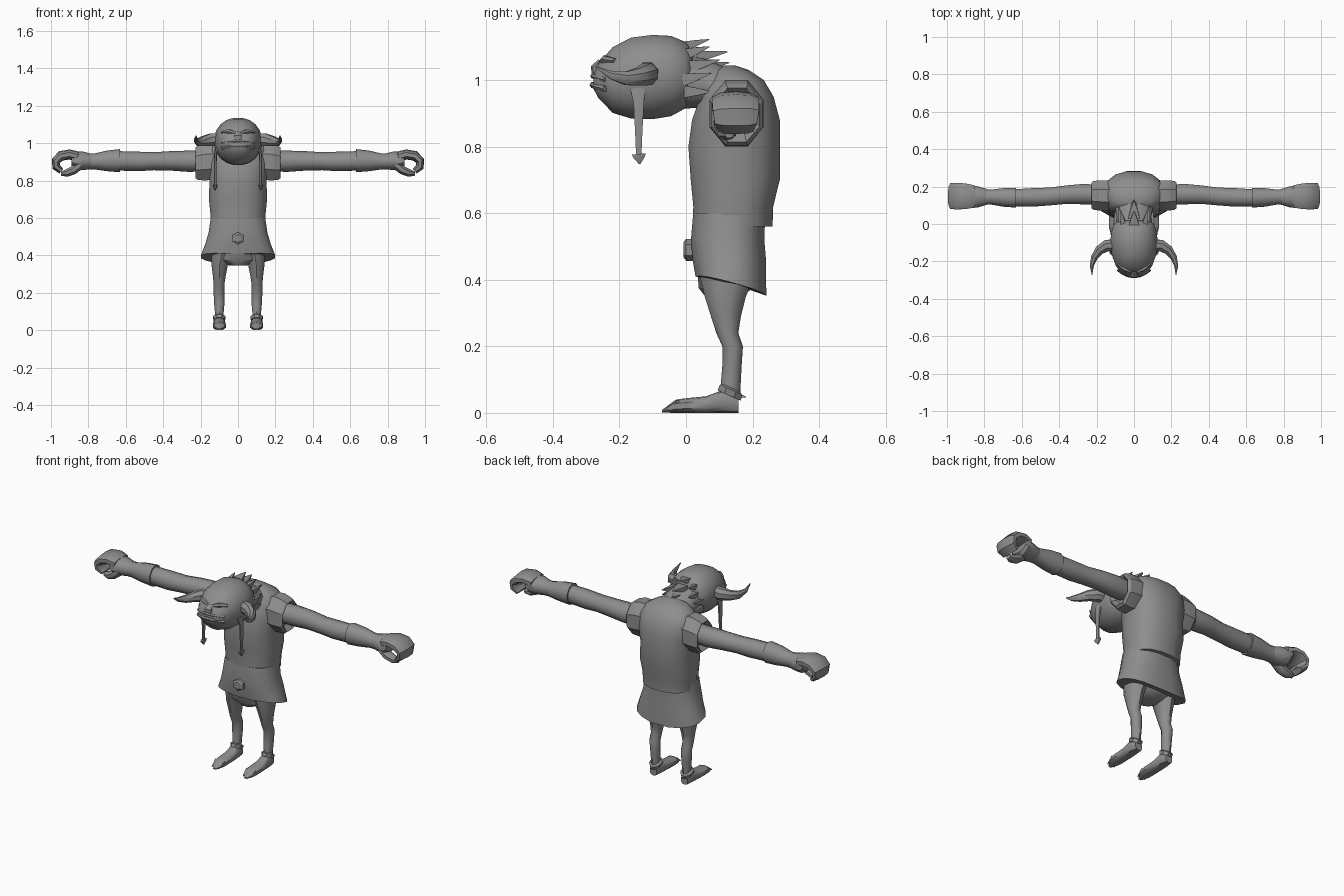
import bpy, bmesh, math
from mathutils import Vector

grey = bpy.data.materials.new("grey")
grey.diffuse_color = (0.27, 0.27, 0.27, 1)


def loft(name, rings, side=(1, 0, 0), normal=None, n=12, mirror=False,
         power=1.0, caps=True, bend=None, angle=40):
    """Skin rings (x, y, z, half width along side, half height) into a part."""
    bm = bmesh.new()
    centres = [Vector(r[:3]) for r in rings]
    loops = []
    for i, r in enumerate(rings):
        t = Vector(normal) if normal else centres[min(i + 1, len(rings) - 1)] - centres[max(i - 1, 0)]
        t.normalize()
        u = Vector(side)
        u = (u - t * u.dot(t)).normalized()
        v = t.cross(u)
        loop = []
        for k in range(n):
            a = 2 * math.pi * (k + 0.5) / n
            c, s = math.cos(a), math.sin(a)
            c = math.copysign(abs(c) ** power, c)
            s = math.copysign(abs(s) ** power, s)
            p = centres[i] + u * c * r[3] + v * s * r[4]
            loop.append(bm.verts.new(bend(p, i) if bend else p))
        loops.append(loop)
    for a, b in zip(loops, loops[1:]):
        for k in range(n):
            bm.faces.new((a[k], a[(k + 1) % n], b[(k + 1) % n], b[k]))
    if caps:
        bm.faces.new(loops[0][::-1])
        bm.faces.new(loops[-1])
    bmesh.ops.recalc_face_normals(bm, faces=bm.faces)
    me = bpy.data.meshes.new(name)
    bm.to_mesh(me)
    bm.free()
    me.materials.append(grey)
    ob = bpy.data.objects.new(name, me)
    bpy.context.collection.objects.link(ob)
    if mirror:
        ob.modifiers.new("mirror", 'MIRROR').use_axis[0] = True
    bpy.ops.object.select_all(action='DESELECT')
    ob.select_set(True)
    bpy.context.view_layer.objects.active = ob
    bpy.ops.object.shade_smooth_by_angle(angle=math.radians(angle))
    return ob


def spike(name, base, tip, w, h, side=(1, 0, 0), mirror=False):
    mid = Vector(base).lerp(Vector(tip), 0.5)
    loft(name, [(*base, w, h), (*mid, w * 0.6, h * 0.6), (*tip, 0.002, 0.002)],
         side, n=4, mirror=mirror, angle=20)


X, Y, Z = (1, 0, 0), (0, 1, 0), (0, 0, 1)

# Tunic body, hunched at the top
loft("tunic", [(0, .14, .56, .148, .122), (0, .142, .62, .15, .122), (0, .148, .70, .158, .136),
               (0, .145, .80, .155, .14), (0, .15, .88, .165, .134), (0, .153, .95, .17, .112),
               (0, .150, 1.0, .14, .085), (0, .135, 1.03, .09, .055), (0, .13, 1.043, .03, .02)],
     X, Z, 16, power=.85)

# Flared skirt with a hem lower at the back
loft("skirt", [(0, .135, .375, .202, .108), (0, .13, .46, .178, .112),
               (0, .125, .52, .160, .112), (0, .13, .60, .148, .110)],
     X, Z, 16, power=.8, angle=50,
     bend=lambda p, i: p + Vector((0, 0, (.14 - p.y) * .27 + .08 * abs(p.x) if i == 0 else 0)))
loft("hips", [(0, .11, .345, .05, .05), (0, .12, .375, .12, .085), (0, .13, .45, .15, .1)],
     X, Z, 12)

# Belt knob
loft("belt_knob", [(0, -.008, .49, .02, .022), (0, .0, .49, .036, .033), (0, .04, .49, .036, .033)],
     X, Y, 6, angle=20)

# Neck and head
loft("neck", [(0, -.03, 1.0, .1, .09), (0, .06, .99, .1, .075), (0, .14, .96, .11, .07)], X, Y, 12)
loft("head", [(0, -.278, .995, .045, .022), (0, -.263, .998, .072, .053), (0, -.22, 1.0, .1, .1),
              (0, -.165, 1.006, .12, .123), (0, -.1, 1.009, .129, .128), (0, -.045, 1.012, .123, .122),
              (0, .0, 1.015, .108, .1), (0, .02, 1.012, .08, .075)], X, Y, 20, power=.95)

# Face: lips, nose, brows, eyelids
for nm, z, r in (("upper_lip", 1.012, .008), ("lower_lip", .985, .010)):
    loft(nm, [(x, -.28 + 5.2 * x * x, z - 1.5 * x * x, r, r)
              for x in (-.085, -.06, -.03, 0, .03, .06, .085)], Z, n=6)
loft("nose", [(0, -.255, 1.055, .012, .012), (0, -.274, 1.035, .024, .014), (0, -.275, 1.02, .02, .010)],
     X, n=8)
loft("brow", [(.015, -.254, 1.052, .010, .010), (.05, -.243, 1.062, .013, .012),
              (.085, -.213, 1.058, .008, .010)], Z, n=6, mirror=True)
loft("eyelid", [(.025, -.256, 1.032, .005, .006), (.055, -.242, 1.034, .011, .010),
                (.08, -.222, 1.032, .005, .006)], Z, n=6, mirror=True)

# Curled horns
loft("horn", [(.105, -.115, 1.02, .036, .034), (.145, -.115, 1.018, .036, .034),
              (.185, -.14, 1.01, .029, .027), (.213, -.18, 1.005, .022, .019),
              (.226, -.225, 1.015, .013, .011), (.224, -.272, 1.040, .002, .002)], Z, n=8, mirror=True)

# Hanging braids with beads
loft("braid", [(.115, -.145, .975, .026, .008), (.121, -.142, .93, .018, .008),
               (.122, -.142, .85, .013, .007), (.122, -.142, .77, .009, .006)], Y, n=6, mirror=True)
loft("bead", [(.122, -.142, .778, .024, .012), (.122, -.141, .768, .02, .012),
              (.122, -.139, .748, .003, .003)], Y, n=6, mirror=True)

# Mane spikes down the back of the neck
for base, tip, w, h in (((0, -.01, 1.10), (0, .07, 1.122), .04, .022),
                        ((0, .03, 1.07), (0, .125, 1.085), .045, .025),
                        ((0, .05, 1.04), (0, .13, 1.052), .05, .02)):
    spike("mane_spike", base, tip, w, h)
for base, tip in (((.055, -.01, 1.075), (.07, .07, 1.10)), ((.07, .01, 1.04), (.085, .10, 1.06)),
                  ((.095, -.01, 1.0), (.10, .075, 1.02)), ((.095, -.005, .965), (.10, .075, .965))):
    spike("side_mane_spike", base, tip, .022, .026, mirror=True)

# Short sleeves
loft("sleeve", [(.10, .15, .905, .085, .10), (.17, .152, .90, .088, .108), (.215, .153, .895, .084, .100),
                (.228, .153, .895, .074, .088), (.20, .153, .895, .06, .06)],
     Y, X, 8, True, angle=30)

# Arms and forearm wraps
loft("arm", [(.17, .155, .905, .052, .055), (.26, .16, .903, .058, .057), (.36, .157, .905, .052, .052),
             (.45, .147, .903, .050, .048), (.53, .143, .902, .052, .052), (.64, .14, .905, .048, .052)],
     Y, X, 10, True)
loft("forearm_wrap", [(.63, .14, .906, .055, .062), (.70, .142, .905, .052, .055),
                      (.765, .144, .902, .042, .043), (.80, .145, .902, .044, .043)],
     Y, X, 10, True)

# Curled hands with thumbs
loft("palm", [(.78, .145, .902, .042, .040), (.83, .145, .905, .058, .050), (.875, .147, .906, .066, .048),
              (.89, .147, .91, .06, .035)], Y, X, 10, True)
loft("fingers", [(.855, .147, .928, .062, .027), (.90, .148, .939, .071, .027), (.945, .149, .932, .074, .027),
                 (.974, .15, .905, .072, .024), (.972, .15, .873, .066, .022),
                 (.945, .15, .85, .055, .016)], Y, n=10, mirror=True, power=.8)
loft("thumb", [(.845, .125, .885, .036, .028), (.88, .12, .855, .032, .025), (.915, .125, .84, .028, .022),
               (.945, .13, .837, .014, .012)], Y, n=8, mirror=True)

# Legs
loft("leg", [(.085, .125, .42, .06, .085), (.098, .118, .35, .046, .062), (.10, .12, .29, .036, .045),
             (.102, .124, .24, .030, .033), (.102, .140, .20, .030, .031), (.10, .138, .14, .029, .029),
             (.10, .134, .08, .023, .030), (.10, .13, .05, .023, .033)], X, Z, 10, True)

# Ankle cuffs with a pointed back
loft("ankle_cuff", [(.10, .13, .05, .031, .038), (.10, .135, .07, .036, .036), (.10, .135, .076, .026, .028)],
     X, Z, 8, True, angle=25, bend=lambda p, i: p + Vector((0, 0, (.135 - p.y) * .45)))
spike("heel_spur", (.10, .15, .055), (.10, .18, .047), .016, .010, mirror=True)

# Feet with flat soles and pointed toes
loft("foot", [(.10, .158, .025, .022, .025), (.10, .12, .036, .032, .036), (.10, .06, .025, .034, .025),
              (.10, .0, .022, .036, .022), (.10, -.03, .02, .033, .02), (.10, -.072, .005, .010, .004)],
     X, Y, 10, True, power=.75)
for x in (.078, .10, .122):
    spike("claw", (x, -.02, .03), (x, -.065, .008), .011, .013, mirror=True)
